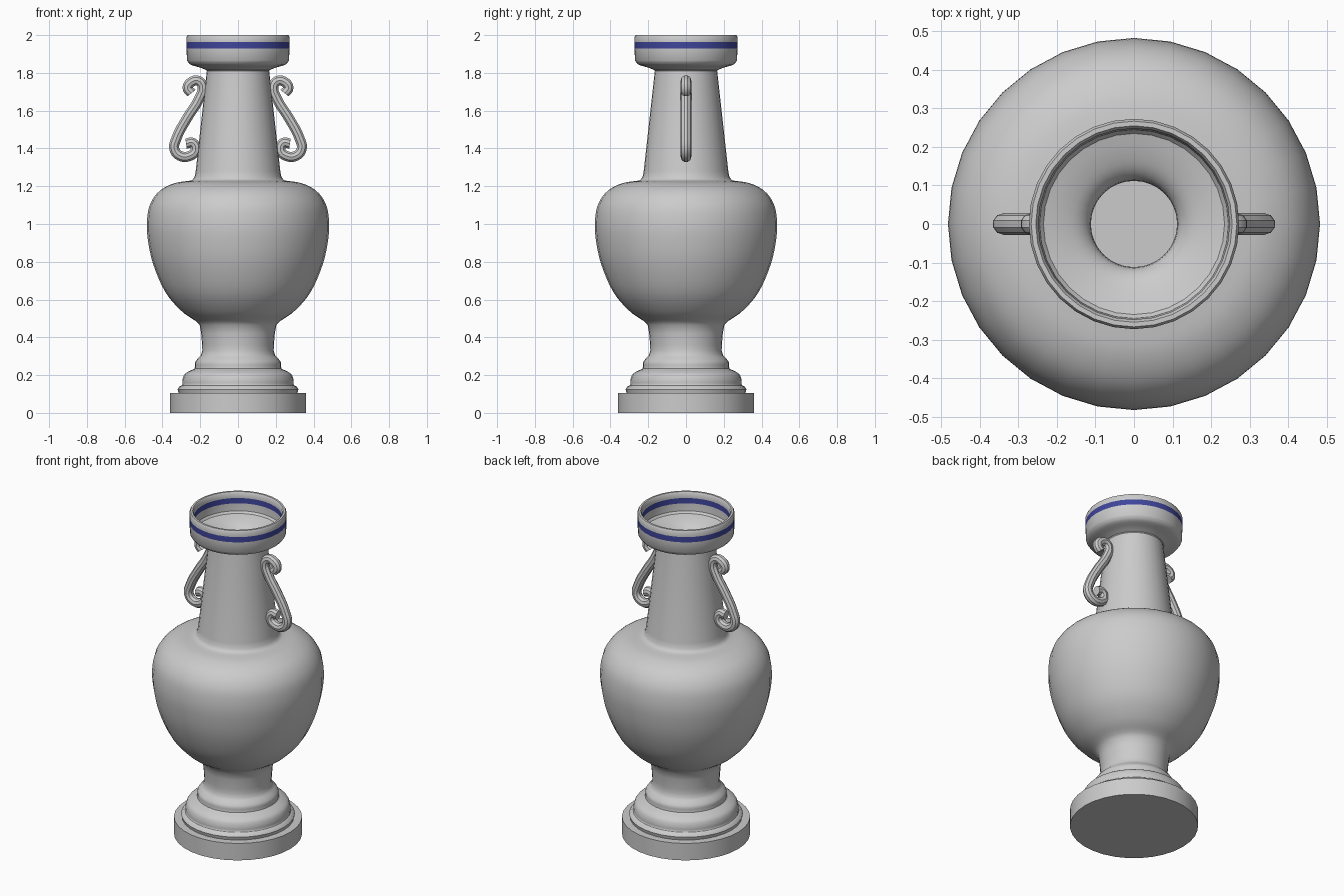
import bpy, bmesh, math
from mathutils import Vector

cube = bpy.data.objects.get("Cube")
if cube:
    bpy.data.objects.remove(cube, do_unlink=True)

SIDES = 32


def material(name, colour):
    m = bpy.data.materials.new(name)
    m.use_nodes = True
    m.diffuse_color = colour
    m.node_tree.nodes["Principled BSDF"].inputs["Base Color"].default_value = colour
    return m


stone = material("pale grey", (0.6, 0.6, 0.6, 1))
blue = material("band blue", (0.05, 0.06, 0.33, 1))


def smooth(points, steps=4):
    """Catmull-Rom curve through the profile points."""
    p = [Vector(q) for q in points]
    p = [2 * p[0] - p[1]] + p + [2 * p[-1] - p[-2]]
    out = []
    for a, b, c, d in zip(p, p[1:], p[2:], p[3:]):
        for i in range(steps):
            t = i / steps
            out.append(0.5 * (2 * b + (c - a) * t + (2 * a - 5 * b + 4 * c - d) * t * t
                              + (3 * b - a - 3 * c + d) * t ** 3))
    return [tuple(v) for v in out] + [tuple(points[-1])]


def lathe(name, profile, band=None):
    """Revolve (radius, height) points; faces inside the band height turn blue."""
    bm = bmesh.new()
    rings = []
    for r, z in profile:
        if r < 1e-4:
            rings.append([bm.verts.new((0, 0, z))] * SIDES)
        else:
            angles = [math.tau * i / SIDES for i in range(SIDES)]
            rings.append([bm.verts.new((r * math.cos(a), r * math.sin(a), z)) for a in angles])
    for low, high in zip(rings, rings[1:]):
        for i in range(SIDES):
            j = (i + 1) % SIDES
            corners = dict.fromkeys([low[i], low[j], high[j], high[i]])
            face = bm.faces.new(list(corners))
            z = face.calc_center_median().z
            if band and band[0] < z < band[1]:
                face.material_index = 1
    me = bpy.data.meshes.new(name)
    bm.to_mesh(me)
    bm.free()
    me.materials.append(stone)
    me.materials.append(blue)
    ob = bpy.data.objects.new(name, me)
    bpy.context.collection.objects.link(ob)
    shade(ob)
    return ob


def shade(ob):
    bpy.ops.object.select_all(action="DESELECT")
    ob.select_set(True)
    bpy.context.view_layer.objects.active = ob
    bpy.ops.object.shade_smooth_by_angle(angle=math.radians(35))


# Round plinth
lathe("plinth", [(0, 0), (0.36, 0), (0.36, 0.105), (0, 0.105)])

# Vase shell: stepped foot, stem, belly, neck and cup, then back down inside
foot = [(0.315, 0.105), (0.32, 0.125), (0.31, 0.14), (0.298, 0.145)] + smooth(
    [(0.295, 0.15), (0.294, 0.175), (0.282, 0.205), (0.25, 0.225), (0.23, 0.235),
     (0.228, 0.265), (0.215, 0.285), (0.197, 0.305), (0.189, 0.33)], 3)
stem = [(0.19, 0.36), (0.195, 0.42), (0.203, 0.465)]
belly = smooth([(0.222, 0.485), (0.30, 0.54), (0.385, 0.64), (0.45, 0.79), (0.479, 0.93),
                (0.481, 1.03), (0.463, 1.11), (0.415, 1.175), (0.34, 1.215), (0.25, 1.23)])
neck = [(0.24, 1.235), (0.23, 1.25), (0.224, 1.28), (0.165, 1.81)]
cup = smooth([(0.168, 1.815), (0.2, 1.828), (0.25, 1.843), (0.27, 1.865)], 3)
rim = [(0.273, 1.93), (0.273, 1.963), (0.273, 1.99), (0.267, 2.0), (0.255, 2.0),
       (0.248, 1.99), (0.248, 1.963), (0.248, 1.93), (0.245, 1.885)]
inside = smooth([(0.235, 1.873), (0.19, 1.86), (0.145, 1.84), (0.118, 1.81), (0.112, 1.77)], 3)
hollow = [(0.17, 1.25), (0.38, 1.13), (0.43, 1.0), (0.4, 0.8), (0.26, 0.57),
          (0.14, 0.46), (0.14, 0.105)]
lathe("vase_body", foot + stem + belly + neck + cup + rim + inside + hollow, (1.935, 1.96))

# Scrolled handles on both sides of the neck
SCROLL = [(0.246, 1.693), (0.267, 1.72), (0.246, 1.752), (0.208, 1.757), (0.187, 1.725),
          (0.205, 1.665), (0.27, 1.56), (0.325, 1.455), (0.337, 1.397), (0.305, 1.36),
          (0.257, 1.36), (0.225, 1.39), (0.24, 1.43), (0.275, 1.425)]
for name, side in (("left_handle", 1), ("right_handle", -1)):
    cu = bpy.data.curves.new(name, "CURVE")
    cu.dimensions = "3D"
    cu.bevel_depth = 0.028
    cu.bevel_resolution = 3
    cu.resolution_u = 5
    cu.use_fill_caps = True
    spline = cu.splines.new("BEZIER")
    spline.bezier_points.add(len(SCROLL) - 1)
    for point, (x, z) in zip(spline.bezier_points, SCROLL):
        point.co = (side * x, 0, z)
        point.handle_left_type = point.handle_right_type = "AUTO"
    cu.materials.append(stone)
    ob = bpy.data.objects.new(name, cu)
    bpy.context.collection.objects.link(ob)
    bpy.ops.object.select_all(action="DESELECT")
    ob.select_set(True)
    bpy.context.view_layer.objects.active = ob
    bpy.ops.object.convert(target="MESH")
    shade(bpy.context.object)
